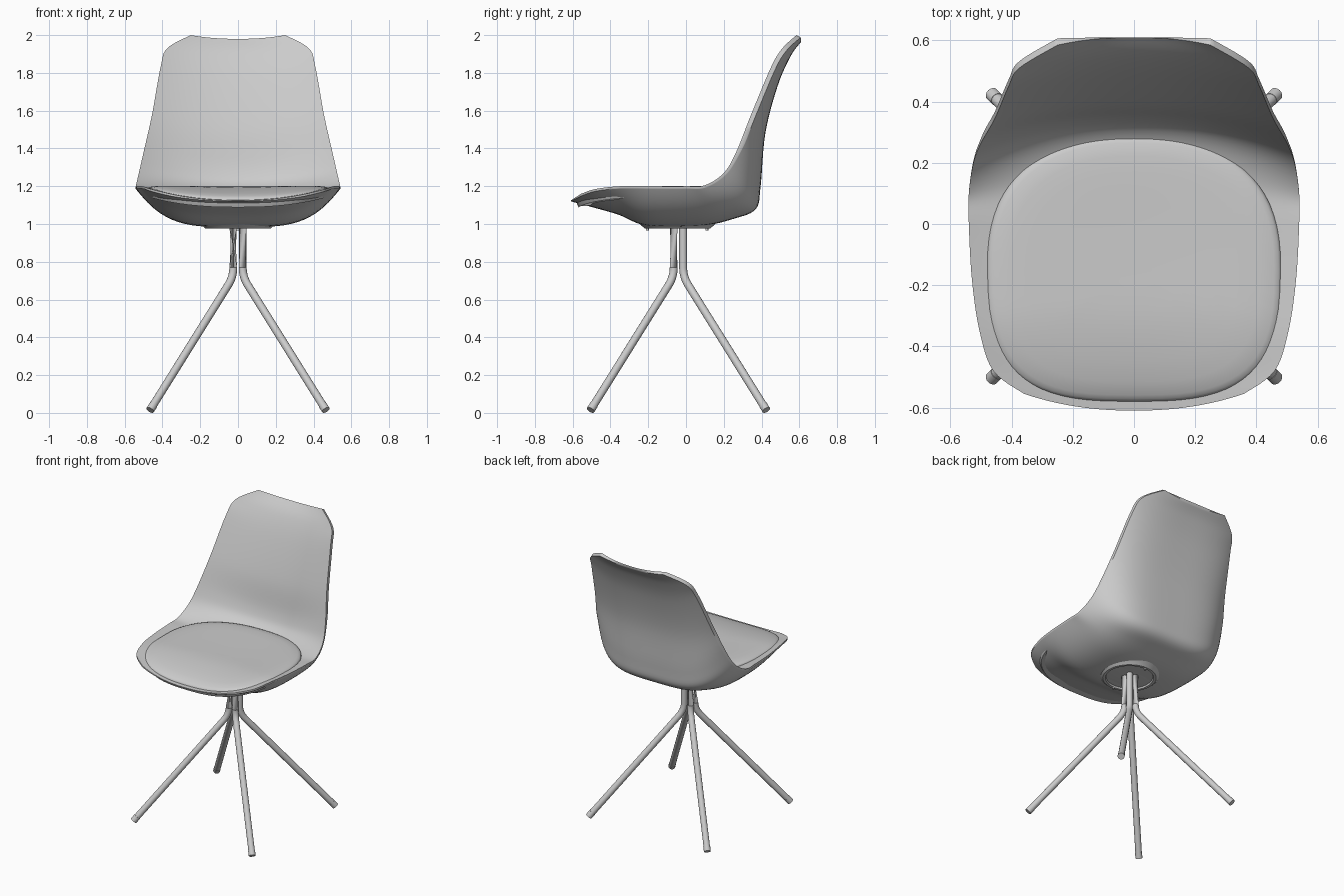
import bpy, bmesh, math
from mathutils import Vector

cube = bpy.data.objects.get("Cube")
if cube:
    bpy.data.objects.remove(cube)

grey = bpy.data.materials.new("light grey")
grey.use_nodes = True
grey.diffuse_color = (0.6, 0.6, 0.6, 1)
grey.node_tree.nodes["Principled BSDF"].inputs["Base Color"].default_value = grey.diffuse_color


def finish(name, bm, angle=40):
    """Turn a bmesh into a smooth-shaded object."""
    bmesh.ops.remove_doubles(bm, verts=bm.verts, dist=0.0002)
    bmesh.ops.recalc_face_normals(bm, faces=bm.faces)
    mesh = bpy.data.meshes.new(name)
    bm.to_mesh(mesh)
    bm.free()
    obj = bpy.data.objects.new(name, mesh)
    bpy.context.collection.objects.link(obj)
    mesh.materials.append(grey)
    bpy.ops.object.select_all(action='DESELECT')
    obj.select_set(True)
    bpy.context.view_layer.objects.active = obj
    bpy.ops.object.shade_smooth_by_angle(angle=math.radians(angle))
    return obj


def bridge(bm, rows, closed=False):
    """Join neighbouring rows of vertices with quads."""
    for a, b in zip(rows, rows[1:]):
        for i in range(len(a) if closed else len(a) - 1):
            j = (i + 1) % len(a)
            bm.faces.new((a[i], a[j], b[j], b[i]))


def spline(points, t):
    """Smooth interpolation through a list of tuples, t from 0 to 1."""
    s = t * (len(points) - 1)
    i = min(int(s), len(points) - 2)
    f = s - i
    pick = [points[max(0, min(len(points) - 1, i + k))] for k in (-1, 0, 1, 2)]
    return [b + 0.5 * f * (c - a + f * (2 * a - 5 * b + 4 * c - d + f * (3 * (b - c) + d - a)))
            for a, b, c, d in zip(*pick)]


# Shell stations: half width, rim y z, inner centre y z, outer centre y z
STATIONS = [
    (.36, -.555, 1.16, -.61, 1.125, -.61, 1.12),
    (.46, -.48, 1.185, -.53, 1.13, -.5, 1.09),
    (.505, -.35, 1.2, -.38, 1.14, -.36, 1.05),
    (.53, -.18, 1.2, -.2, 1.14, -.2, .99),
    (.54, 0, 1.2, 0, 1.14, .08, .99),
    (.54, .1, 1.205, .16, 1.15, .26, 1.03),
    (.525, .2, 1.27, .29, 1.2, .37, 1.08),
    (.5, .265, 1.38, .345, 1.29, .395, 1.2),
    (.455, .345, 1.58, .39, 1.5, .42, 1.48),
    (.41, .45, 1.83, .475, 1.75, .485, 1.73),
    (.375, .51, 1.93, .545, 1.9, .555, 1.89),
    (.25, .585, 2.0, .61, 1.98, .61, 1.965),
]
ROWS, COLS = 66, 40


def shell_surface(bm, outer):
    rows = []
    for r in range(ROWS + 1):
        t = r / ROWS
        w, ey, ez, iy, iz, oy, oz = spline(STATIONS, t)
        power, cy, cz = 2.2, iy, iz
        if outer:
            # The underside is fuller, and its rim sits just behind the inner rim
            power += 1.8 * math.sqrt(max(0, math.sin(math.pi * t)))
            back = max(0, min(1, (ez - 1.2) * 4))
            cy, cz = oy, oz
            ey, ez = ey + 0.022 * back, ez - 0.012
        row = []
        for c in range(COLS + 1):
            u = math.sin(math.pi * (c / COLS - 0.5))
            k = abs(u) ** power
            row.append(bm.verts.new((w * u, cy + (ey - cy) * k, cz + (ez - cz) * k)))
        rows.append(row)
    bridge(bm, rows)
    border = rows[0] + [r[-1] for r in rows[1:-1]] + rows[-1][::-1] + [r[0] for r in rows[-2:0:-1]]
    return border


# Seat shell: inner and outer surfaces joined round the rim
bm = bmesh.new()
bridge(bm, [shell_surface(bm, False), shell_surface(bm, True)], closed=True)
finish("seat_shell", bm, 50)


# Cushion: rounded pad that dips with the front lip
def cushion_ring(bm, scale, lift, count=72):
    ring = []
    for i in range(count):
        a = 2 * math.pi * i / count
        c, s = math.cos(a), math.sin(a)
        n = 2 / (3 if s < 0 else 2.4)
        x = 0.482 * scale * math.copysign(abs(c) ** n, c)
        y = -0.147 + 0.434 * scale * math.copysign(abs(s) ** n, s)
        front = max(0, min(1, (-y - 0.28) / 0.3))
        dip = 0.055 * front ** 1.5 * (1 - 2 * x * x)
        ring.append(bm.verts.new((x, y, 1.19 - dip + lift)))
    return ring


bm = bmesh.new()
rings = [cushion_ring(bm, s, h) for s, h in (
    (.97, -.05), (.99, -.03), (1, -.012), (.995, -.003), (.98, .003), (.95, .008),
    (.85, .012), (.7, .012), (.5, .01), (.3, .009), (.12, .008))]
bridge(bm, rings, closed=True)
bm.faces.new(rings[0])
bm.faces.new(rings[-1])
finish("cushion", bm)

# Mounting collar: lathed flare under the shell with a recessed floor
CENTRE = Vector((0, -0.045, 0))
bm = bmesh.new()
rings = []
for radius, z in ((.25, 1.03), (.2, 1), (.172, .975), (.155, .975), (.15, .986), (.01, .986)):
    rings.append([bm.verts.new(CENTRE + Vector((radius * math.cos(a), radius * math.sin(a), z)))
                  for a in (2 * math.pi * i / 48 for i in range(48))])
bridge(bm, rings, closed=True)
bm.faces.new(rings[-1])
finish("mounting_collar", bm)

# Screws under the collar
for name, y in (("front_screw", -0.205), ("back_screw", 0.11)):
    bm = bmesh.new()
    bmesh.ops.create_cone(bm, cap_ends=True, segments=12, radius1=.008, radius2=.008, depth=.02)
    bmesh.ops.translate(bm, verts=bm.verts, vec=(0, y, .976))
    finish(name, bm)


# Legs: tubes that drop together, bend and splay to the four corners
def tube(name, path, radius, sides=16):
    bm = bmesh.new()
    rings = []
    for i, p in enumerate(path):
        d = (path[min(i + 1, len(path) - 1)] - path[max(i - 1, 0)]).normalized()
        across = Vector((-d.y, d.x, 0)) if d.xy.length > 1e-4 else Vector((-1, 1, 0))
        across.normalize()
        up = d.cross(across)
        rings.append([bm.verts.new(p + radius * (across * math.cos(a) + up * math.sin(a)))
                      for a in (2 * math.pi * k / sides for k in range(sides))])
    bridge(bm, rings, closed=True)
    bm.faces.new(rings[0])
    bm.faces.new(rings[-1])
    finish(name, bm)


for side, sx in (("left", 1), ("right", -1)):
    for end, sy in (("front", -1), ("back", 1)):
        def spot(d, z):
            return Vector((sx * d, -0.04 + sy * d, z))
        top, start, knee, foot = spot(.025, .99), spot(.025, .77), spot(.025, .72), spot(.465, .015)
        stop = knee.lerp(foot, 0.06)
        bend = [start.lerp(knee, f).lerp(knee.lerp(stop, f), f) for f in (k / 8 for k in range(9))]
        tube(f"{end}_{side}_leg", [top] + bend + [foot], 0.021)
        tube(f"{end}_{side}_foot_cap", [foot.lerp(knee, 0.04), foot], 0.0225)
